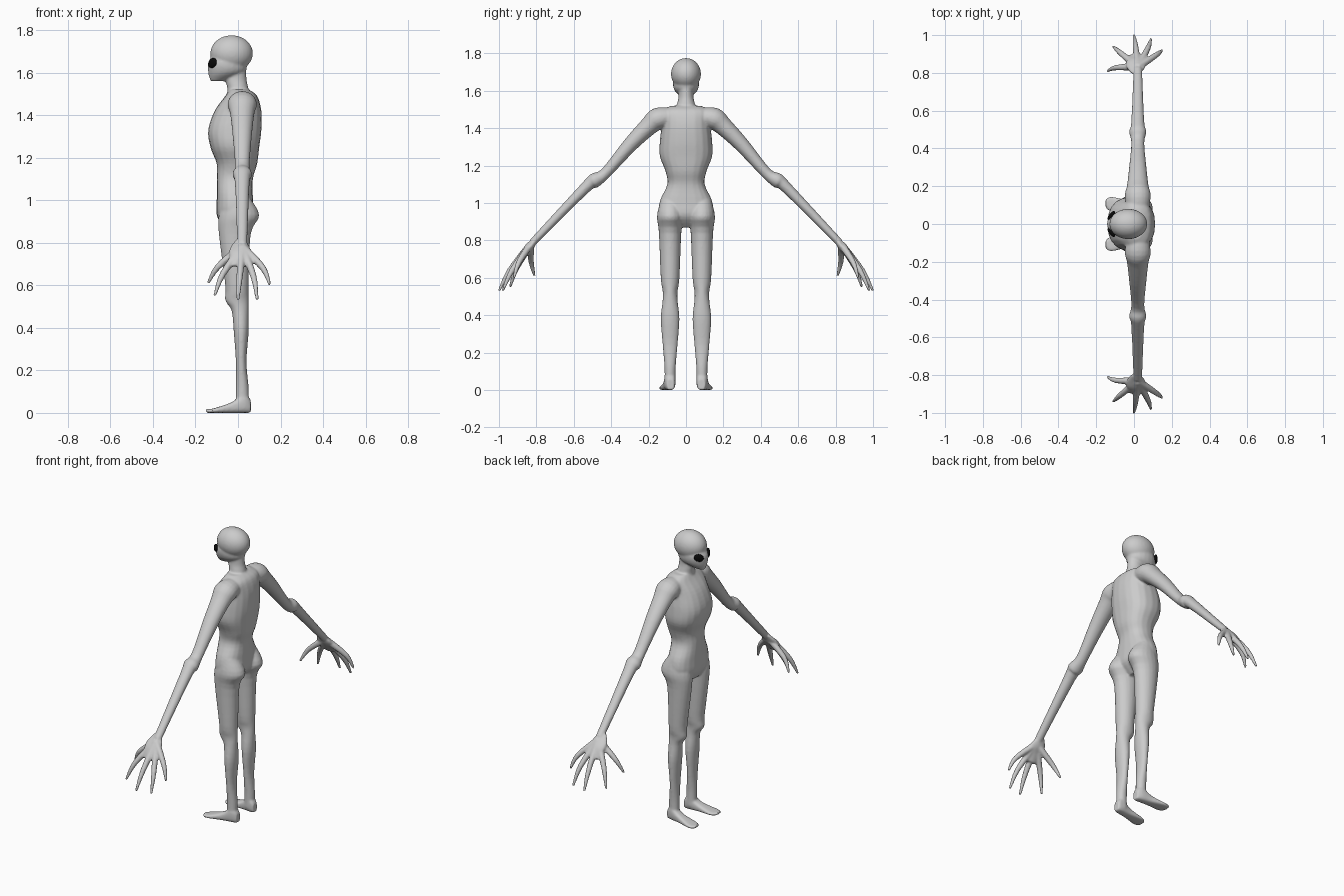
import bpy, bmesh, math
from mathutils import Vector, Matrix

if "Cube" in bpy.data.objects:
    bpy.data.objects.remove(bpy.data.objects["Cube"], do_unlink=True)


def material(name, value):
    made = bpy.data.materials.new(name)
    made.use_nodes = True
    colour = (value, value, value, 1)
    made.diffuse_color = colour
    made.node_tree.nodes["Principled BSDF"].inputs["Base Color"].default_value = colour
    return made


def smooth_rows(rows, steps=4):
    """Put a smooth curve through rows of numbers."""
    last = len(rows) - 1
    result = []
    for index in range(last):
        near = [rows[max(0, min(last, index + offset))] for offset in (-1, 0, 1, 2)]
        for step in range(steps):
            t = step / steps
            row = []
            for before, start, end, after in zip(*near):
                slope_in = (end - before) / 2
                slope_out = (after - start) / 2
                rise = end - start
                bend = 3 * rise - 2 * slope_in - slope_out
                twist = slope_in + slope_out - 2 * rise
                row.append(start + t * (slope_in + t * (bend + t * twist)))
            result.append(row)
    return result + [rows[last]]


def loft(bm, rings, power=1, sides=20):
    """Closed skin over rings of (centre, u, v); a power under one squares the section."""
    angles = [math.tau * i / sides for i in range(sides)]
    faces, previous = [], None
    for centre, u, v in rings:
        loop = []
        for angle in angles:
            c, s = math.cos(angle), math.sin(angle)
            across = u * math.copysign(abs(c) ** power, c)
            along = v * math.copysign(abs(s) ** power, s)
            loop.append(bm.verts.new(centre + across + along))
        if previous:
            for i in range(sides):
                faces.append(bm.faces.new((previous[i - 1], previous[i], loop[i], loop[i - 1])))
        else:
            faces.append(bm.faces.new(loop))
        previous = loop
    faces.append(bm.faces.new(previous))
    bmesh.ops.recalc_face_normals(bm, faces=faces)


def column(bm, rows, y=0, power=1):
    """Upright part from rows of (height, front, back, half width)."""
    rings = []
    for z, front, back, width in smooth_rows(rows):
        centre = Vector(((front + back) / 2, y, z))
        rings.append((centre, Vector(((back - front) / 2, 0, 0)), Vector((0, width, 0))))
    loft(bm, rings, power)


def limb(bm, path, radii, flat=1):
    """Tube along a path; flat is the ratio of its width to its thickness."""
    rows = smooth_rows([(*point, radius) for point, radius in zip(path, radii)])
    points = [Vector(row[:3]) for row in rows]
    rings = []
    for i, point in enumerate(points):
        tangent = (points[min(i + 1, len(points) - 1)] - points[max(i - 1, 0)]).normalized()
        across = Vector((1, 0, 0))
        across = (across - tangent * across.dot(tangent)).normalized()
        radius = rows[i][3]
        rings.append((point, across * radius * flat, tangent.cross(across) * radius))
    loft(bm, rings)


def ellipsoid(bm, centre, radii):
    matrix = Matrix.Translation(centre) @ Matrix.Diagonal((*radii, 1))
    bmesh.ops.create_uvsphere(bm, u_segments=32, v_segments=20, radius=1, matrix=matrix)


def add_object(name, bm, paint):
    mesh = bpy.data.meshes.new(name)
    bm.to_mesh(mesh)
    bm.free()
    mesh.materials.append(paint)
    made = bpy.data.objects.new(name, mesh)
    bpy.context.collection.objects.link(made)
    bpy.ops.object.select_all(action="DESELECT")
    bpy.context.view_layer.objects.active = made
    made.select_set(True)
    return made


skin = material("grey skin", .6)
black = material("black eye", .003)
bm = bmesh.new()

# Torso, from crotch to shoulders
column(bm, [(.87, -.07, .02, .06), (.93, -.1, .07, .14), (1.01, -.1, .07, .14), (1.1, -.1, .07, .1),
            (1.17, -.1, .09, .11), (1.25, -.13, .1, .14), (1.33, -.14, .11, .14), (1.42, -.11, .11, .13),
            (1.49, -.06, .09, .13), (1.52, -.04, .05, .08)], power=.85)

# Neck, jaw and skull
column(bm, [(1.44, -.06, .06, .06), (1.52, -.05, .05, .05), (1.57, -.06, .04, .04), (1.64, -.05, .04, .04)])
column(bm, [(1.56, -.13, -.06, .02), (1.6, -.14, .03, .06), (1.65, -.14, .04, .07), (1.71, -.1, .02, .05)])
ellipsoid(bm, (-.03, 0, 1.69), (.1, .08, .085))

for side in (1, -1):
    # Legs, from hip to ankle
    column(bm, [(1.02, -.06, .05, .05), (.93, -.09, .1, .07), (.84, -.09, .06, .06), (.6, -.06, .05, .05),
                (.53, -.06, .05, .04), (.48, -.03, .05, .04), (.38, -.02, .05, .05), (.24, -.01, .04, .04),
                (.12, -.01, .05, .03), (.03, -.01, .05, .03)], side * .085)

    # Feet, from heel to toes: rows of (x, half width, top), splayed outward
    foot = [(.06, .02, .06), (.03, .03, .09), (-.03, .03, .05), (-.12, .04, .02), (-.15, .02, .02)]
    rings = []
    for x, width, top in smooth_rows(foot):
        centre = Vector((x, side * (.09 - x / 8), top / 2))
        rings.append((centre, Vector((0, width, 0)), Vector((0, 0, top / 2))))
    loft(bm, rings, power=.7)

    # Arms, from shoulder over the elbow to the wrist
    arm = [(.08, 1.46), (.15, 1.45), (.2, 1.41), (.3, 1.31), (.43, 1.16), (.49, 1.12), (.54, 1.08), (.82, .79)]
    limb(bm, [(.02, side * y, z) for y, z in arm], (.05, .06, .05, .04, .03, .04, .03, .02), flat=1.15)

    # Palms
    palm = [(.8, .81), (.83, .77), (.86, .74), (.89, .69)]
    limb(bm, [(.01, side * y, z) for y, z in palm], (.01, .02, .02, .015), flat=2.5)

    # Thumb and fingers, fanning out of the wrist with a slight bend
    wrist = Vector((.02, side * .83, .78))
    for x, y, z in ((-.14, .81, .61), (-.11, .94, .55), (0, 1, .53), (.09, .98, .53), (.15, .92, .6)):
        tip = Vector((x, side * y, z))
        knuckle = wrist.lerp(tip, .6) + Vector((x / 8, side * .01, .01))
        limb(bm, (wrist, knuckle, tip), (.02, .015, .007))

# Fuse the parts into one soft skin
body = add_object("body", bm, skin)
fuse = body.modifiers.new("fuse", "REMESH")
fuse.mode = "VOXEL"
fuse.voxel_size = .006
soften = body.modifiers.new("soften", "SMOOTH")
soften.iterations = 5
for modifier in ("fuse", "soften"):
    bpy.ops.object.modifier_apply(modifier=modifier)
bpy.ops.object.shade_smooth()

# Slanted oval eyes set into the face
for name, side in (("left_eye", -1), ("right_eye", 1)):
    bm = bmesh.new()
    ellipsoid(bm, (0, 0, 0), (.012, .03, .022))
    eye = add_object(name, bm, black)
    eye.location = (-.12, side * .045, 1.645)
    eye.rotation_euler = (side * math.radians(25), 0, -side * math.radians(38))
    bpy.ops.object.shade_smooth()
